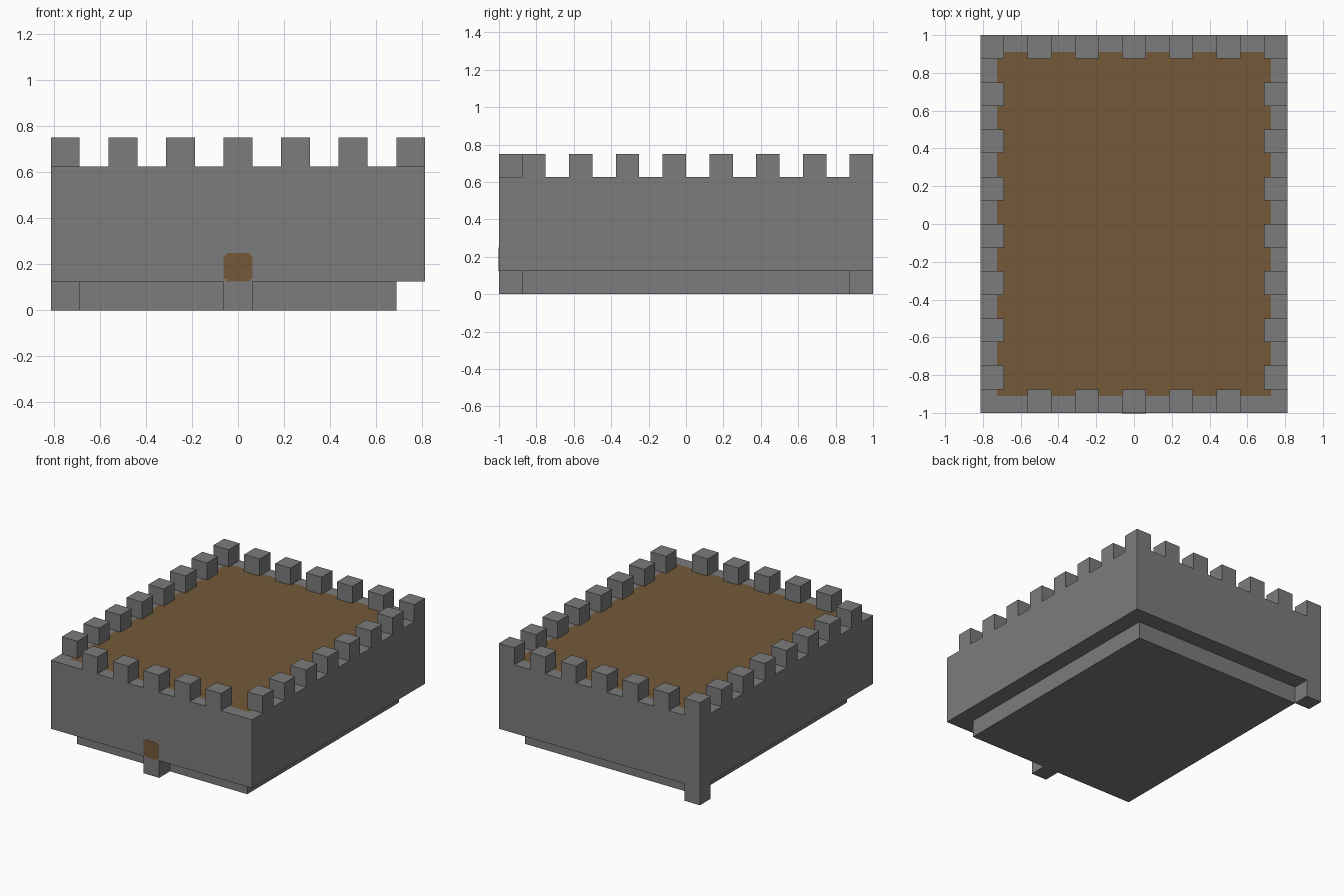
import bpy
import bmesh

cube = bpy.data.objects.get("Cube")
if cube:
    bpy.data.objects.remove(cube, do_unlink=True)

U = 0.125                      # block size
W, D = 13 * U / 2, 16 * U / 2  # half width and half depth


def make_material(name, color):
    mat = bpy.data.materials.new(name)
    mat.use_nodes = True
    mat.diffuse_color = (*color, 1)
    mat.node_tree.nodes["Principled BSDF"].inputs["Base Color"].default_value = (*color, 1)
    return mat


stone = make_material("grey stone", (0.2, 0.2, 0.2))
wood = make_material("brown wood", (0.175, 0.1, 0.041))


def box(name, low, high, mat):
    """Add a box between two opposite corners."""
    bm = bmesh.new()
    bmesh.ops.create_cube(bm, size=1)
    for v in bm.verts:
        v.co = [h if c > 0 else l for c, l, h in zip(v.co, low, high)]
    mesh = bpy.data.meshes.new(name)
    bm.to_mesh(mesh)
    bm.free()
    mesh.materials.append(mat)
    obj = bpy.data.objects.new(name, mesh)
    bpy.context.collection.objects.link(obj)
    return obj


# Main walls, with the wooden roof deck inset in the top face
walls = box("walls", (-W, -D, U), (W, D, 5 * U), stone)
walls.data.materials.append(wood)
bm = bmesh.new()
bm.from_mesh(walls.data)
bm.normal_update()
top = [f for f in bm.faces if f.normal.z > 0.9]
bmesh.ops.inset_region(bm, faces=top, thickness=U)
top[0].material_index = 1
bm.to_mesh(walls.data)
bm.free()

# Recessed foundation, doorstep and the single corner footing
box("foundation", (U - W, U - D, 0), (W - U, D - U, U), stone)
box("doorstep", (-U / 2, -D, 0), (U / 2, U - D, U), stone)
box("corner_footing", (-W, D - U, 0), (U - W, D, U), stone)

# Thin door plate with softened corners
door = box("door", (-U / 2, -D - 0.002, U), (U / 2, -D + 0.002, 2 * U), wood)
bm = bmesh.new()
bm.from_mesh(door.data)
corners = [e for e in bm.edges
           if abs(e.verts[0].co.y - e.verts[1].co.y) > 0.001]
bmesh.ops.bevel(bm, geom=corners, offset=0.012, segments=2, affect='EDGES')
bm.to_mesh(door.data)
bm.free()


# Battlements: every second block along each wall
def merlon(name, x, y):
    box(name, (x, y, 5 * U), (x + U, y + U, 6 * U), stone)


for i in range(7):
    x = -W + 2 * U * i
    merlon("back_merlon", x, D - U)
    if 0 < i < 6:
        merlon("front_merlon", x, -D)
for i in range(7):
    y = -D + U + 2 * U * i
    merlon("right_merlon", -W, y)
    merlon("left_merlon", W - U, y)
